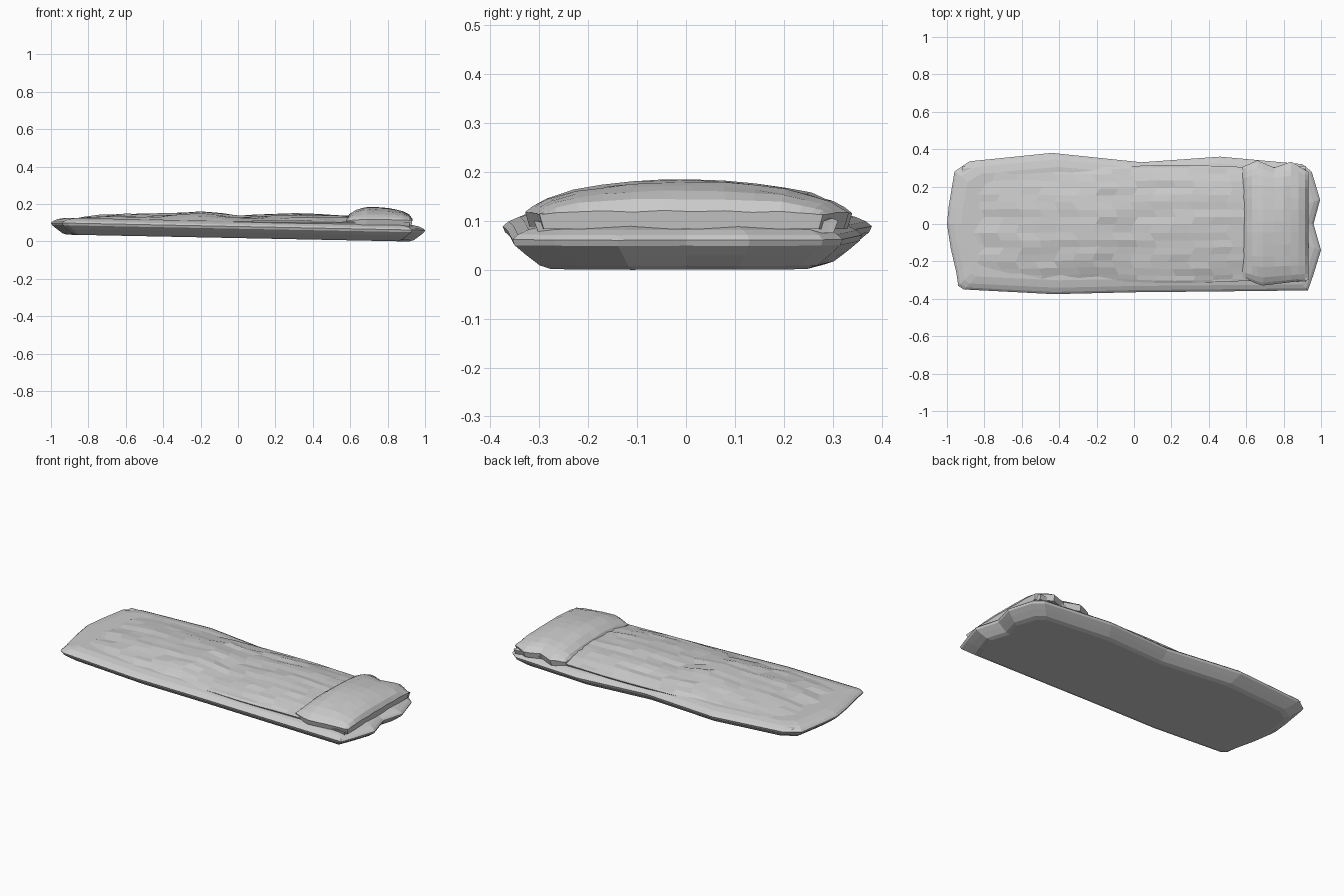
import bpy, bmesh, math, random

if "Cube" in bpy.data.objects:
    bpy.data.objects.remove(bpy.data.objects["Cube"])

random.seed(4)


def lerp(table, t):
    # piecewise-linear lookup in a short profile
    if t <= table[0][0]:
        return table[0][1]
    for (a, va), (b, vb) in zip(table, table[1:]):
        if t <= b:
            return va + (vb - va) * (t - a) / (b - a)
    return table[-1][1]


def finish(bm, name):
    bmesh.ops.recalc_face_normals(bm, faces=bm.faces)
    me = bpy.data.meshes.new(name)
    bm.to_mesh(me)
    bm.free()
    ob = bpy.data.objects.new(name, me)
    bpy.context.collection.objects.link(ob)
    return ob


def bridge(bm, a, b):
    n = len(a)
    for i in range(n):
        bm.faces.new((a[i], a[(i + 1) % n], b[(i + 1) % n], b[i]))


def quilt(name, xs, ys, warp, height, floor):
    # grid of cloth facets with a skirt dropping to the floor height
    bm = bmesh.new()
    g = []
    for i, x in enumerate(xs):
        row = []
        for j, y in enumerate(ys):
            wx, wy = warp(x, y)
            row.append(bm.verts.new((wx, wy, height(x, y))))
        g.append(row)
    nx, ny = len(xs), len(ys)
    for i in range(nx - 1):
        for j in range(ny - 1):
            bm.faces.new((g[i][j], g[i + 1][j], g[i + 1][j + 1], g[i][j + 1]))
    rim = ([g[i][0] for i in range(nx)] + [g[-1][j] for j in range(1, ny)]
           + [g[i][-1] for i in range(nx - 2, -1, -1)] + [g[0][j] for j in range(ny - 2, 0, -1)])
    base = [bm.verts.new((v.co.x * 0.995, v.co.y * 0.97, floor(v.co.x))) for v in rim]
    bridge(bm, rim, base)
    bm.faces.new(base)
    return finish(bm, name)


# thin mattress: irregular outline lofted through rounded side levels
outline = [(-1, 0), (-.98, -.13), (-.95, -.26), (-.94, -.33), (-.91, -.35), (-.43, -.375),
           (0, -.365), (.5, -.36), (.93, -.355), (.96, -.27), (1, -.14), (.96, 0), (.995, .13),
           (.95, .28), (.9, .32), (.46, .36), (.04, .33), (-.44, .38), (-.88, .335),
           (-.96, .28), (-.99, .1)]
levels = [(0, .085), (.008, .06), (.03, .03), (.05, .005), (.062, 0), (.072, .012),
          (.082, .035), (.09, .075)]
bm = bmesh.new()
rings = []
for z, d in levels:
    rings.append([bm.verts.new((x * (1 - d), y * (1 - d / .38), z + .02 * (.91 - x * (1 - d))))
                  for x, y in outline])
for a, b in zip(rings, rings[1:]):
    bridge(bm, a, b)
bm.faces.new(rings[0])
bm.faces.new(rings[-1])
finish(bm, "mattress")

# crumpled blanket on top
crest = [(-.92, .105), (-.85, .125), (-.67, .147), (-.5, .146), (-.2, .158), (0, .136),
         (.3, .148), (.55, .138), (.7, .125), (.92, .1)]


def blanket_height(x, y):
    c = lerp(crest, x)
    edge = .1 + .012 * (1 - x) * .5
    t = abs(y) / .31
    return edge + (c - edge) * (1 - t ** 2.4) + random.uniform(-.005, .005) * (t < .98)


def blanket_warp(x, y):
    return x + .02 * math.sin(y * 40) * (abs(x) < .88), y * (1 + .02 * math.sin(x * 7))


n = 18
xs = [-.92 + 1.84 * i / n for i in range(n + 1)]
ys = [.31 * v for v in (-1, -.96, -.88, -.76, -.64, -.52, -.4, -.28, -.15, 0, .12, .25,
                        .38, .5, .62, .74, .87, .96, 1)]
quilt("blanket", xs, ys, blanket_warp, blanket_height, lambda x: .075 + .02 * (.91 - x))

# soft pillow at the head end
pillow_side = [(.58, .118), (.595, .145), (.63, .168), (.69, .184), (.8, .18), (.88, .163),
               (.915, .145), (.932, .12)]
back_edge = [(.58, .305), (.66, .34), (.75, .302), (.84, .333), (.93, .28)]
front_edge = [(.58, .285), (.68, .33), (.93, .3)]


def pillow_height(x, y):
    c = lerp(pillow_side, x)
    t = abs(y)
    return .113 + (c - .113) * (1 - .55 * t ** 2 - .4 * t ** 10) + random.uniform(-.002, .002)


def pillow_warp(x, y):
    e = lerp(back_edge if y > 0 else front_edge, x)
    return x, y * (e * abs(y) ** 2 + .31 * (1 - y * y))


quilt("pillow", [.58, .595, .63, .66, .69, .75, .8, .84, .88, .915, .932],
      [-1, -.96, -.88, -.72, -.55, -.35, -.15, .05, .25, .45, .65, .8, .9, .96, 1],
      pillow_warp, pillow_height, lambda x: .083)
